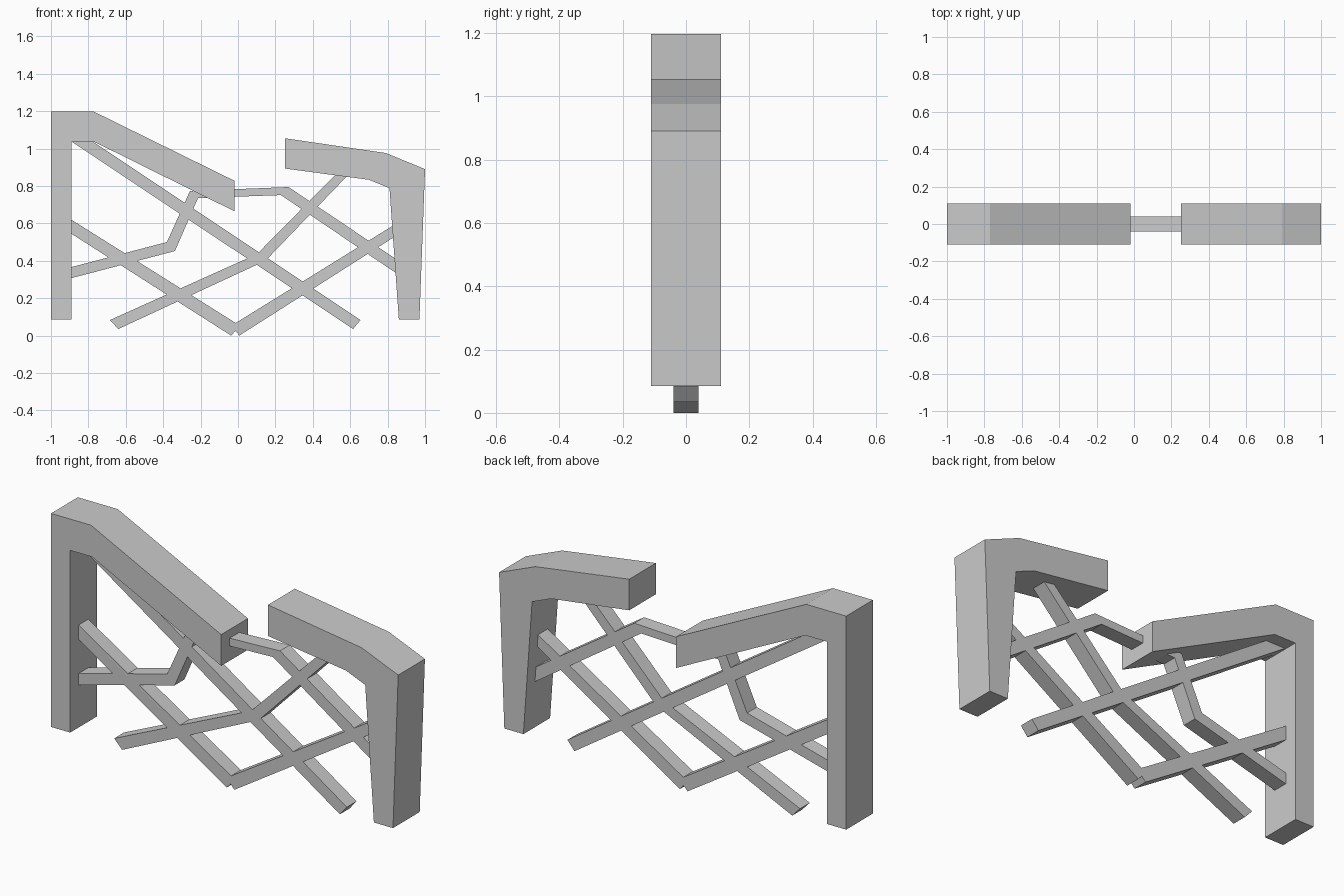
import bpy, bmesh

if "Cube" in bpy.data.objects:
    bpy.data.objects.remove(bpy.data.objects["Cube"])


def slab(name, outline, half_depth):
    """Extrude a front-view (x, z) outline evenly about y = 0."""
    bm = bmesh.new()
    face = bm.faces.new([bm.verts.new((x, -half_depth, z)) for x, z in outline])
    ext = bmesh.ops.extrude_face_region(bm, geom=[face])
    moved = [v for v in ext["geom"] if isinstance(v, bmesh.types.BMVert)]
    bmesh.ops.translate(bm, verts=moved, vec=(0, 2 * half_depth, 0))
    bmesh.ops.recalc_face_normals(bm, faces=bm.faces)
    mesh = bpy.data.meshes.new(name)
    bm.to_mesh(mesh)
    bm.free()
    obj = bpy.data.objects.new(name, mesh)
    bpy.context.collection.objects.link(obj)
    return obj


def bar(name, upper, lower):
    """Thin lattice bar between its upper and lower edge lines."""
    return slab(name, upper + lower[::-1], 0.04)


# Heavy broken frame halves: leg plus roof beam
slab("left_frame", [(-1, 0.085), (-1, 1.197), (-0.77, 1.197), (-0.02, 0.828),
                    (-0.02, 0.665), (-0.765, 1.034), (-0.89, 1.034), (-0.89, 0.085)], 0.11)
slab("right_frame", [(0.25, 1.055), (0.79, 0.976), (1, 0.89), (0.97, 0.085),
                     (0.86, 0.085), (0.81, 0.788), (0.70, 0.833), (0.25, 0.893)], 0.11)

# Straight lattice bars
bar("long_diagonal_bar", [(-0.85, 1.087), (0.655, 0.083)], [(-0.888, 1.036), (0.615, 0.035)])
bar("left_lower_bar", [(-0.895, 0.622), (0.012, 0.052)], [(-0.895, 0.547), (-0.037, 0.0)])
bar("right_lower_bar", [(-0.037, 0.052), (0.845, 0.598)], [(0.007, 0.0), (0.845, 0.533)])

# Bent lattice bars
bar("rising_bent_bar", [(-0.685, 0.083), (0.102, 0.436), (0.53, 0.87)],
    [(-0.64, 0.035), (0.147, 0.40), (0.60, 0.87)])
bar("zigzag_bar",
    [(-0.895, 0.365), (-0.38, 0.50), (-0.257, 0.773), (0.27, 0.794), (0.845, 0.409)],
    [(-0.895, 0.306), (-0.337, 0.452), (-0.214, 0.735), (0.23, 0.751), (0.845, 0.334)])
